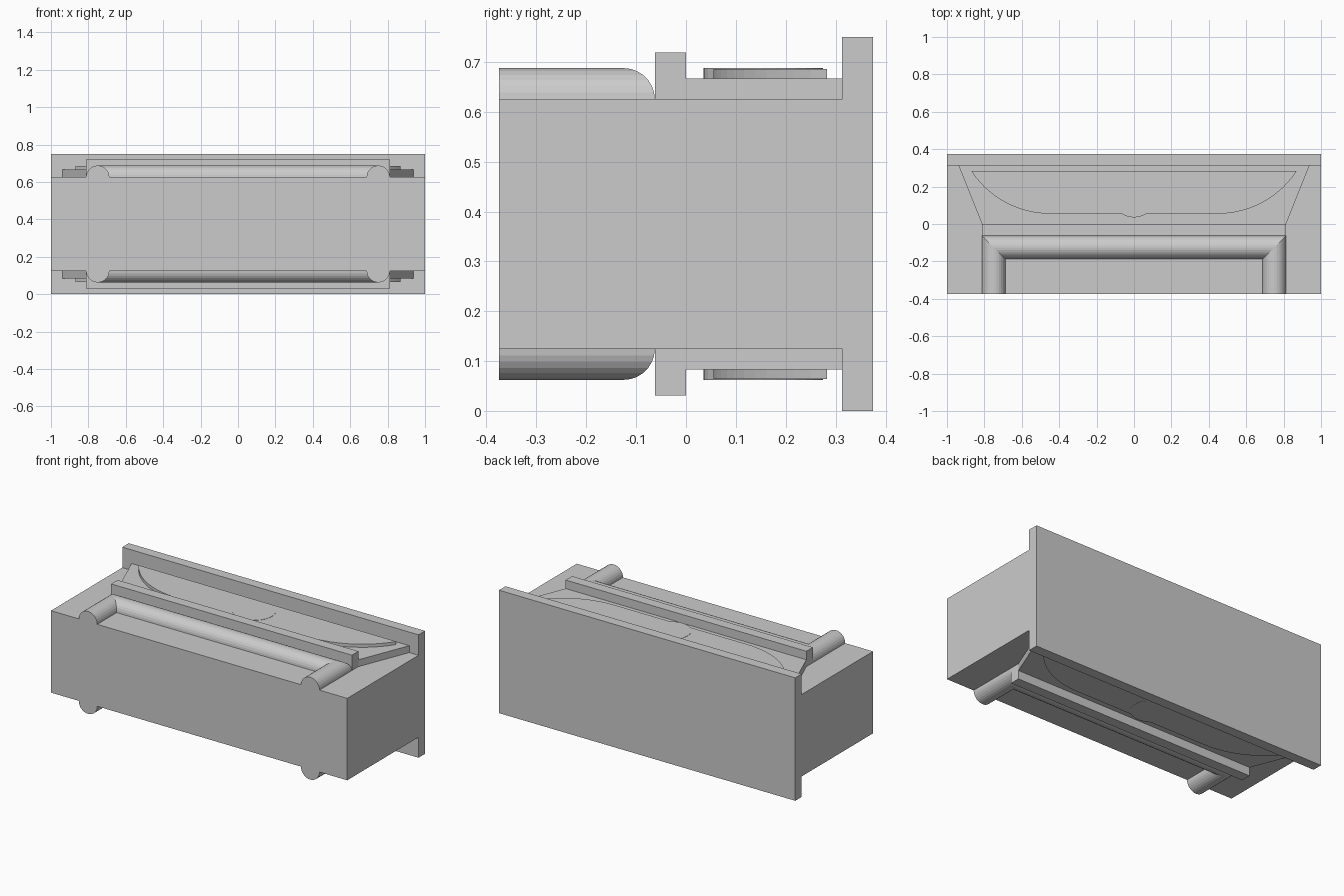
import bpy, bmesh
from math import sin, cos, pi, asin

if "Cube" in bpy.data.objects:
    bpy.data.objects.remove(bpy.data.objects["Cube"], do_unlink=True)

grey = bpy.data.materials.new("plain grey")
grey.use_nodes = True
colour = (0.6, 0.6, 0.6, 1)
grey.diffuse_color = colour
grey.node_tree.nodes["Principled BSDF"].inputs["Base Color"].default_value = colour

MID = 0.375      # height of the mirror plane
DECK = 0.25      # body surface above the mirror plane


def finish(name, bm, mirrored):
    bmesh.ops.recalc_face_normals(bm, faces=bm.faces)
    mesh = bpy.data.meshes.new(name)
    bm.to_mesh(mesh)
    bm.free()
    mesh.materials.append(grey)
    obj = bpy.data.objects.new(name, mesh)
    obj.location.z = MID
    bpy.context.collection.objects.link(obj)
    if mirrored:
        mod = obj.modifiers.new("both_sides", 'MIRROR')
        mod.use_axis = (False, False, True)
    return obj


def prism(name, outline, z0, z1, mirrored=True):
    """Extrude a flat outline between two heights from the mirror plane."""
    bm = bmesh.new()
    base = bm.faces.new([bm.verts.new((x, y, z0)) for x, y in outline])
    grown = bmesh.ops.extrude_face_region(bm, geom=[base], use_keep_orig=True)
    for v in grown["geom"]:
        if isinstance(v, bmesh.types.BMVert):
            v.co.z = z1
    return finish(name, bm, mirrored)


def rect(w, y0, y1):
    return [(-w, y0), (w, y0), (w, y1), (-w, y1)]


# Main block and back plate
prism("body", rect(1, -0.375, 0.3125), -DECK, DECK, False)
prism("back_plate", rect(1, 0.3125, 0.375), -MID, MID, False)

# Cross rail and the tapered platform behind it
prism("cross_rail", rect(0.8125, -0.0625, 0), DECK, 0.344)
prism("tapered_platform",
      [(-0.8125, 0), (0.8125, 0), (0.9375, 0.3125), (-0.9375, 0.3125)],
      DECK, 0.292)

# Raised panel with curved front corners
R, FLAT, FRONT, BACK, HALF = 0.5, 0.45, 0.055, 0.283, 0.87
sweep = asin((HALF - FLAT) / R)
right = [(FLAT + R * sin(sweep * i / 12), FRONT + R * (1 - cos(sweep * i / 12)))
         for i in range(12)] + [(HALF, BACK)]
prism("curved_panel", right + [(-x, y) for x, y in reversed(right)], 0.292, 0.311)

# Round boss in the middle of the panel
prism("centre_boss",
      [(0.12 * cos(2 * pi * i / 32), 0.155 + 0.12 * sin(2 * pi * i / 32))
       for i in range(32)], 0.292, 0.3125)

# Half-round moulding with mitred corners
bm = bmesh.new()
RAD, SEG = 0.0625, 14
path = [(-0.75, -0.375, -1, 0), (-0.75, -0.125, -1, 1),
        (0.75, -0.125, 1, 1), (0.75, -0.375, 1, 0)]
rings = []
for x, y, mx, my in path:
    rings.append([bm.verts.new((x + mx * RAD * cos(pi * i / SEG),
                                y + my * RAD * cos(pi * i / SEG),
                                DECK + RAD * sin(pi * i / SEG)))
                  for i in range(SEG + 1)])
for a, b in zip(rings, rings[1:]):
    for i in range(SEG + 1):
        j = (i + 1) % (SEG + 1)
        bm.faces.new((a[i], a[j], b[j], b[i]))
bm.faces.new(rings[0])
bm.faces.new(rings[-1])
finish("half_round_moulding", bm, True)
